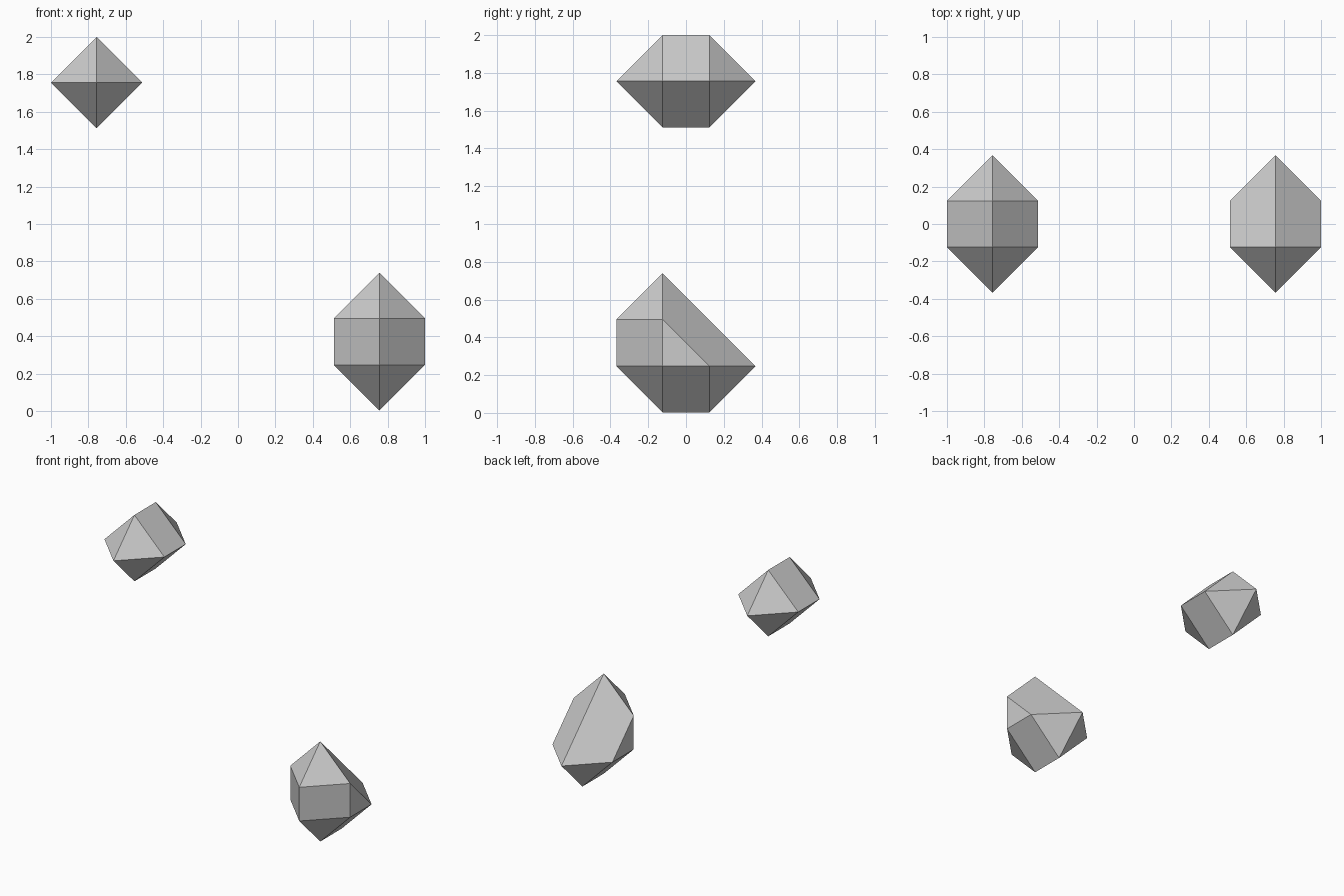
import bpy
import bmesh
from mathutils import Vector

cube = bpy.data.objects.get("Cube")
if cube:
    bpy.data.objects.remove(cube, do_unlink=True)

RADIUS = 0.244
HALF = 0.124  # half the spacing between neighbouring cells

grey = bpy.data.materials.new("stone_grey")
grey.use_nodes = True
colour = (0.6, 0.6, 0.6, 1)
grey.diffuse_color = colour
grey.node_tree.nodes["Principled BSDF"].inputs["Base Color"].default_value = colour


def crystal(name, centres):
    """Flat-faced hull wrapped around one octahedron per centre."""
    bm = bmesh.new()
    for centre in centres:
        for axis in range(3):
            for side in (-1, 1):
                tip = Vector(centre)
                tip[axis] += side * RADIUS
                bm.verts.new(tip)
    hull = bmesh.ops.convex_hull(bm, input=bm.verts[:])
    inside = {g for g in hull["geom_interior"] + hull["geom_unused"]
              if isinstance(g, bmesh.types.BMVert)}
    bmesh.ops.delete(bm, geom=list(inside), context="VERTS")
    # Merge coplanar triangles into clean facets
    bmesh.ops.dissolve_limit(bm, angle_limit=0.02, verts=bm.verts[:], edges=bm.edges[:])
    bmesh.ops.recalc_face_normals(bm, faces=bm.faces[:])
    mesh = bpy.data.meshes.new(name)
    bm.to_mesh(mesh)
    bm.free()
    mesh.materials.append(grey)
    obj = bpy.data.objects.new(name, mesh)
    bpy.context.collection.objects.link(obj)
    return obj


# Upper crystal: two cells in a row, front to back
X = 1 - RADIUS
TOP = 2 - RADIUS
crystal("upper_crystal", [(-X, -HALF, TOP), (-X, HALF, TOP)])

# Lower crystal: an L of three cells, the extra one above the front
LOW = RADIUS + 0.003
crystal("lower_crystal", [(X, -HALF, LOW), (X, HALF, LOW), (X, -HALF, LOW + 2 * HALF)])
